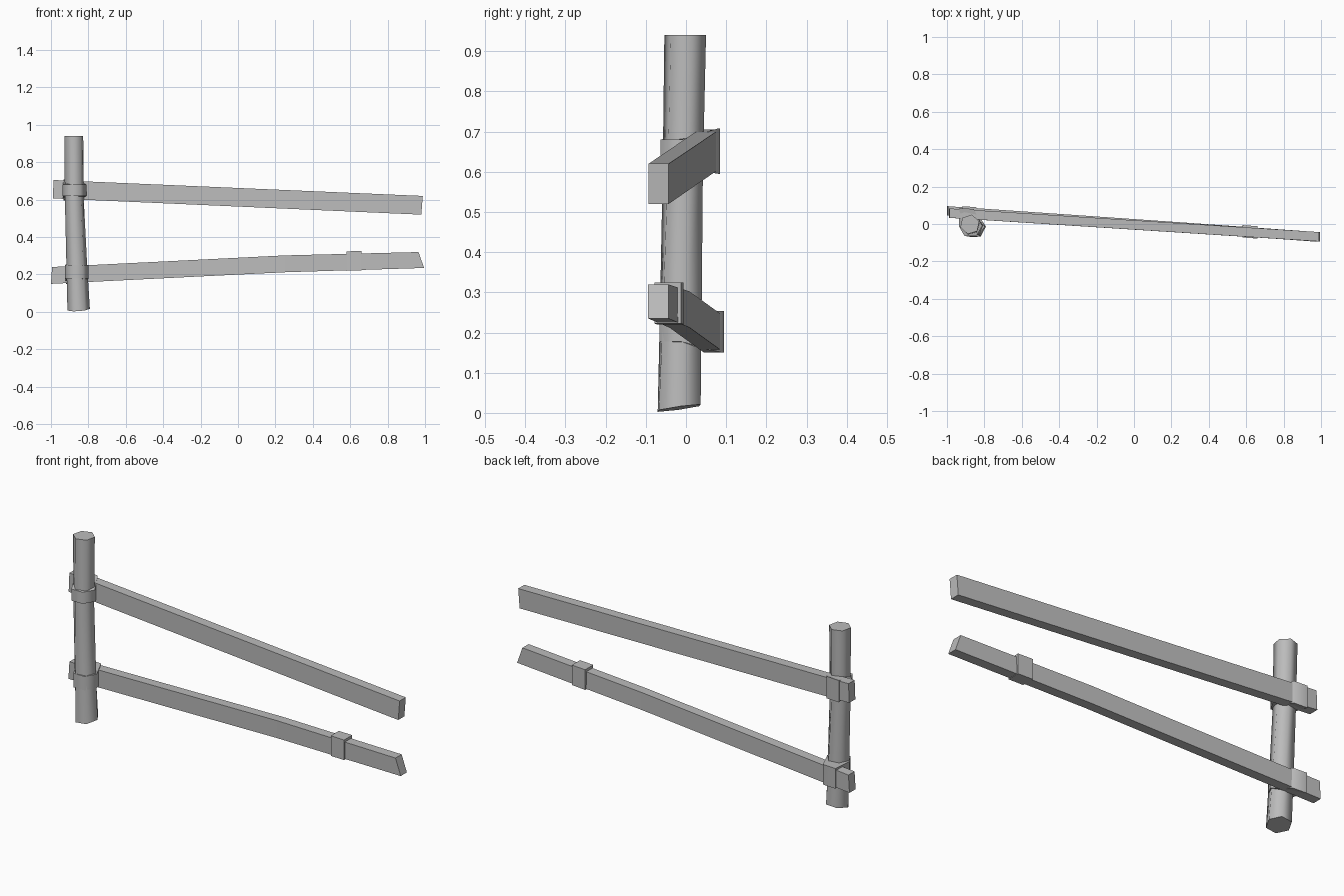
import bpy, bmesh, math

cube = bpy.data.objects.get("Cube")
if cube:
    bpy.data.objects.remove(cube, do_unlink=True)

wood = bpy.data.materials.new("weathered grey")
wood.use_nodes = True
grey = (0.5, 0.5, 0.5, 1)
wood.diffuse_color = grey
wood.node_tree.nodes["Principled BSDF"].inputs["Base Color"].default_value = grey


def loft(name, rings, smooth_angle=None):
    """Skin a series of equal-sized rings and cap both ends."""
    bm = bmesh.new()
    loops = [[bm.verts.new(p) for p in ring] for ring in rings]
    n = len(loops[0])
    for a, b in zip(loops, loops[1:]):
        for i in range(n):
            j = (i + 1) % n
            bm.faces.new((a[i], a[j], b[j], b[i]))
    bm.faces.new(loops[0][::-1])
    bm.faces.new(loops[-1])
    bmesh.ops.recalc_face_normals(bm, faces=bm.faces)
    mesh = bpy.data.meshes.new(name)
    bm.to_mesh(mesh)
    bm.free()
    mesh.materials.append(wood)
    obj = bpy.data.objects.new(name, mesh)
    bpy.context.collection.objects.link(obj)
    if smooth_angle:
        bpy.ops.object.select_all(action='DESELECT')
        obj.select_set(True)
        bpy.context.view_layer.objects.active = obj
        bpy.ops.object.shade_smooth_by_angle(angle=math.radians(smooth_angle))
    return obj


def hexagon(x, y, z, r, turn, tilt=0):
    ring = []
    for i in range(6):
        a = math.radians(turn + 60 * i)
        dx, dy = r * math.cos(a), r * math.sin(a)
        ring.append((x + dx, y + dy, z + tilt * (dy + dx * 0.5)))
    return ring


def section(x, y, low, high, half=0.025, lean=0):
    """Rectangular plank section; lean shifts the top edge along x."""
    return [(x, y - half, low), (x, y + half, low),
            (x - lean, y + half, high), (x - lean, y - half, high)]


# Bent six-sided post with a sloping foot
loft("post", [
    hexagon(-0.852, -0.017, 0.012, 0.060, 3, 0.14),
    hexagon(-0.862, -0.013, 0.25, 0.056, 8),
    hexagon(-0.875, -0.008, 0.60, 0.052, 14),
    hexagon(-0.878, -0.002, 0.94, 0.053, 18),
], 65)

# Two planks
loft("upper_rail", [
    section(-0.99, 0.058, 0.607, 0.705, lean=-0.004),
    section(0.98, -0.068, 0.52, 0.62, lean=-0.008),
])
loft("lower_rail", [
    section(-1.0, 0.070, 0.15, 0.24, lean=-0.006),
    section(0.25, -0.016, 0.212, 0.302),
    section(0.995, -0.069, 0.235, 0.32, lean=0.03),
])

# Collar around the lower plank
loft("rail_collar", [
    section(0.58, -0.039, 0.220, 0.324, half=0.033),
    section(0.66, -0.045, 0.222, 0.325, half=0.033),
])


def strap(name, x, y, back_y, front, back):
    """Band round the post that widens to cover the plank behind it."""
    outline = [(-0.062, 0.0), (-0.032, -0.053), (0.032, -0.053), (0.064, 0.0)]
    low, high = [], []
    for dx, dy in outline:
        low.append((x + dx, y + dy, front[0]))
        high.append((x + dx, y + dy, front[1]))
    for dx, dy in [(0.018, 0.0), (-0.058, 0.005)]:
        low.append((x + dx, back_y + dy, back[0]))
        high.append((x + dx, back_y + dy, back[1]))
    loft(name, [low, high], 65)


strap("upper_strap", -0.875, -0.010, 0.080, (0.62, 0.68), (0.595, 0.708))
strap("lower_strap", -0.862, -0.013, 0.090, (0.178, 0.25), (0.150, 0.254))
